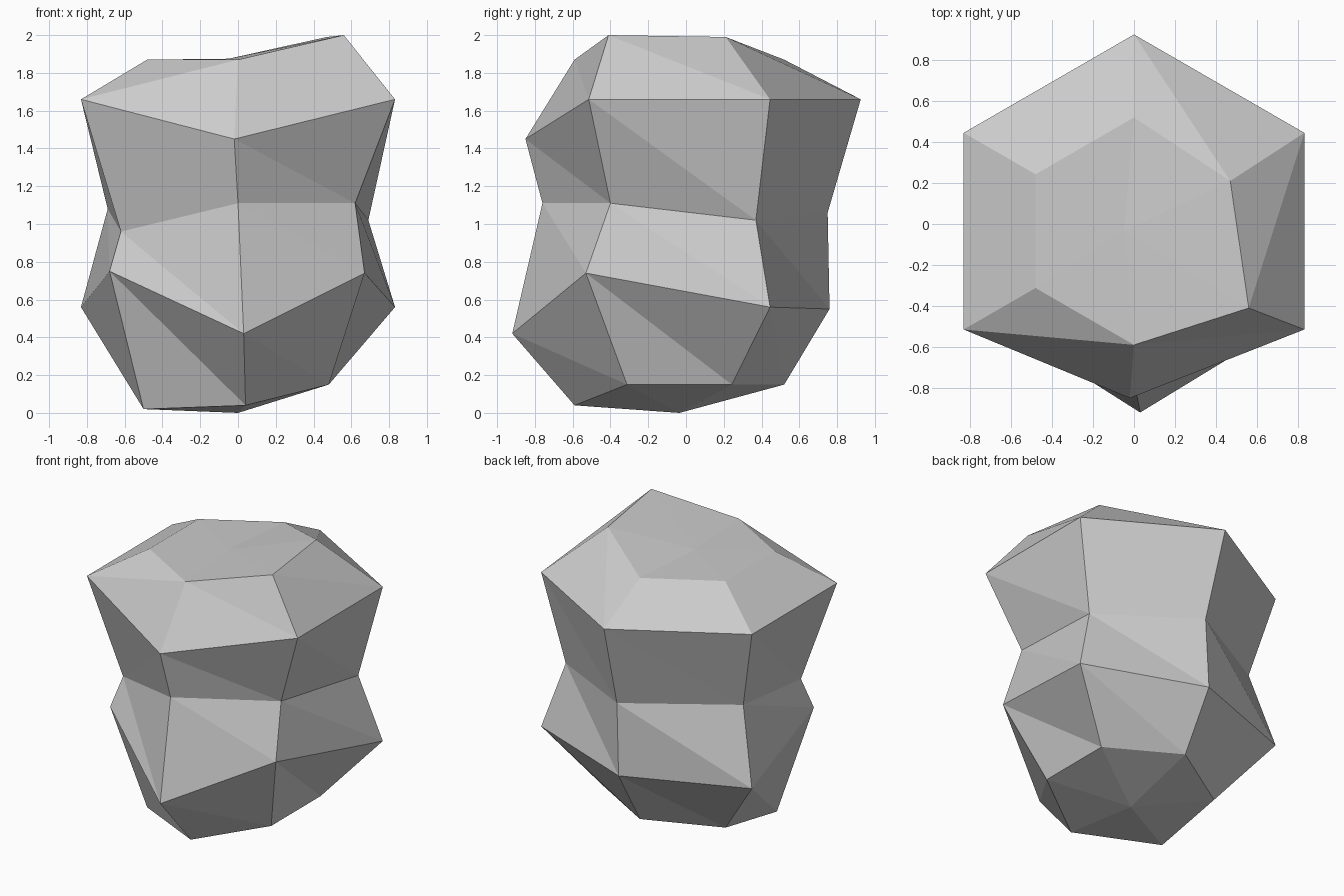
import bpy
import bmesh
from math import sin, cos, radians

default_cube = bpy.data.objects.get("Cube")
if default_cube:
    bpy.data.objects.remove(default_cube, do_unlink=True)

SIDES = 6
CENTRE_Y = -0.035
FRONT, FRONT_LEFT, BACK_LEFT, BACK, BACK_RIGHT, FRONT_RIGHT = range(SIDES)

# Stone grey
grey = bpy.data.materials.new("stone_grey")
grey.use_nodes = True
colour = (0.6, 0.6, 0.6, 1)
grey.diffuse_color = colour
grey.node_tree.nodes["Principled BSDF"].inputs["Base Color"].default_value = colour

# Regular six-sided rings from bottom to top: radius, height
FOOT, BELLY, WAIST, RIM, CROWN = range(5)
ring_sizes = [(0.555, 0.15), (0.96, 0.56), (0.8, 1.06), (0.96, 1.66), (0.555, 1.87)]

# Corners chipped or pulled away from the regular rings
moved = {
    (FOOT, FRONT): (0.04, -0.59, 0.04),
    (FOOT, FRONT_RIGHT): (-0.5, -0.31, 0.02),
    (FOOT, BACK_RIGHT): (-0.48, 0.24, 0.11),
    (BELLY, FRONT): (0.03, -0.92, 0.42),
    (BELLY, FRONT_LEFT): (0.67, -0.53, 0.74),
    (BELLY, BACK): (0, 0.76, 0.55),
    (BELLY, FRONT_RIGHT): (-0.68, -0.47, 0.75),
    (WAIST, FRONT): (0, -0.76, 1.11),
    (WAIST, FRONT_LEFT): (0.62, -0.4, 1.11),
    (WAIST, BACK_LEFT): (0.69, 0.37, 1.02),
    (WAIST, BACK): (0.02, 0.75, 1.06),
    (WAIST, BACK_RIGHT): (-0.69, 0.34, 1.08),
    (WAIST, FRONT_RIGHT): (-0.62, -0.41, 0.96),
    (RIM, FRONT): (-0.02, -0.85, 1.45),
    (CROWN, FRONT_LEFT): (0.56, -0.41, 2),
    (CROWN, BACK_LEFT): (0.47, 0.21, 1.99),
}

# Facets whose crease rises to the other corner
rising_creases = {(WAIST, FRONT_RIGHT), (RIM, FRONT_RIGHT)}


def corner(ring, side):
    radius, height = ring_sizes[ring]
    angle = radians(side * 360 / SIDES - 90)
    regular = (radius * cos(angle), CENTRE_Y + radius * sin(angle), height)
    return moved.get((ring, side), regular)


bm = bmesh.new()
rings = [[bm.verts.new(corner(r, s)) for s in range(SIDES)] for r in range(len(ring_sizes))]
bottom = bm.verts.new((0, CENTRE_Y, 0))
top = bm.verts.new((-0.05, CENTRE_Y, 1.875))

# Faceted sides and the two caps
for s in range(SIDES):
    n = (s + 1) % SIDES
    for r in range(len(rings) - 1):
        a, b, c, d = rings[r][s], rings[r][n], rings[r + 1][n], rings[r + 1][s]
        if (r, s) in rising_creases:
            triangles = [(a, b, c), (a, c, d)]
        else:
            triangles = [(a, b, d), (b, c, d)]
        for triangle in triangles:
            bm.faces.new(triangle)
    bm.faces.new((bottom, rings[FOOT][n], rings[FOOT][s]))
    bm.faces.new((top, rings[CROWN][s], rings[CROWN][n]))

bmesh.ops.recalc_face_normals(bm, faces=bm.faces)
mesh = bpy.data.meshes.new("rock")
bm.to_mesh(mesh)
bm.free()
mesh.materials.append(grey)
rock = bpy.data.objects.new("rock", mesh)
bpy.context.collection.objects.link(rock)
